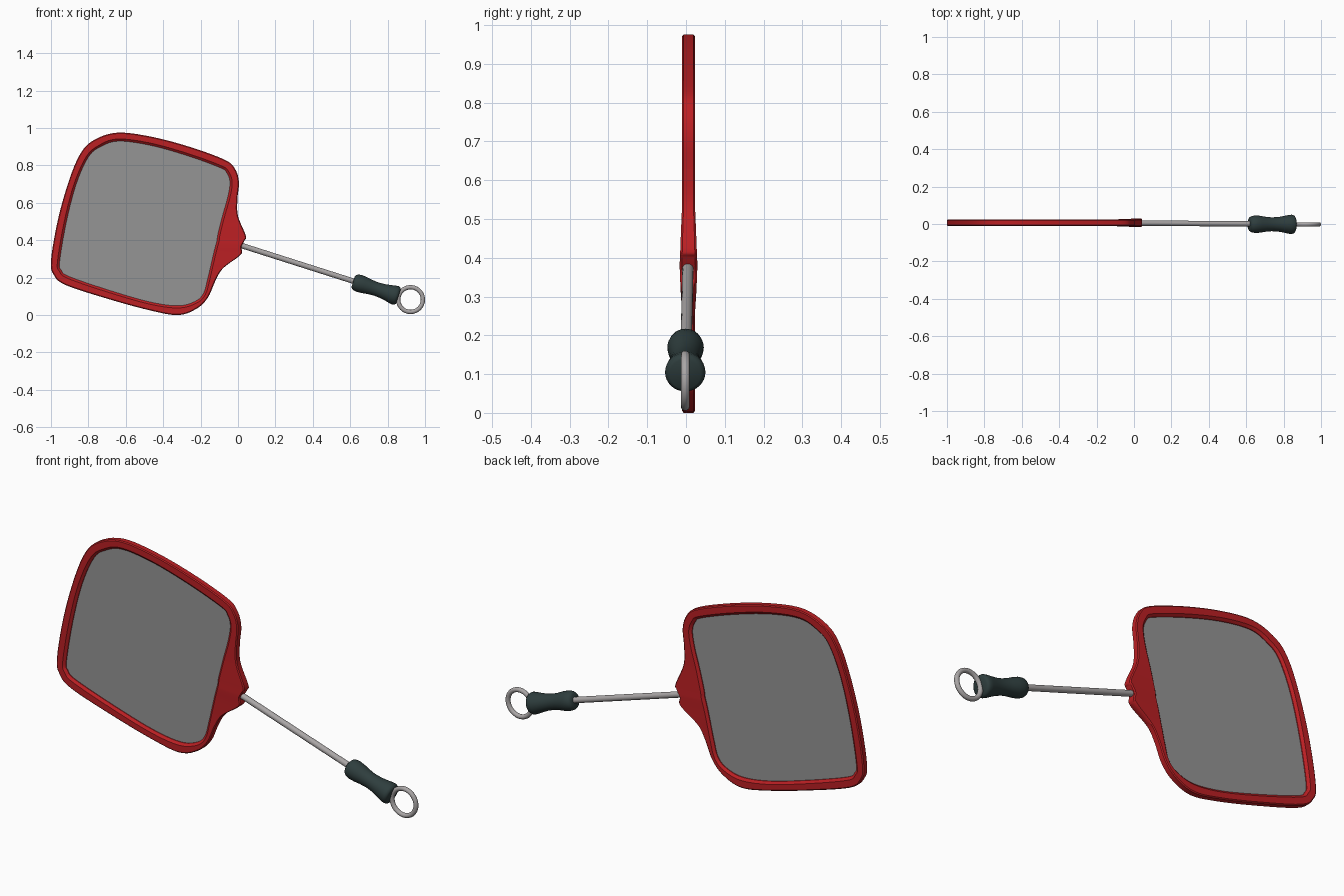
import bpy, bmesh, math
from mathutils import Vector

if "Cube" in bpy.data.objects:
    bpy.data.objects.remove(bpy.data.objects["Cube"])


def material(name, rgb):
    m = bpy.data.materials.new(name)
    m.diffuse_color = (*rgb, 1)
    m.use_nodes = True
    m.node_tree.nodes["Principled BSDF"].inputs["Base Color"].default_value = m.diffuse_color
    return m


RED = material("red plastic", (0.50, 0.014, 0.017))
MESH = material("grey mesh", (0.30, 0.30, 0.30))
STEEL = material("steel", (0.40, 0.38, 0.38))
RUBBER = material("dark rubber", (0.028, 0.048, 0.048))


def finish(name, bm, mat, angle=35):
    bmesh.ops.recalc_face_normals(bm, faces=bm.faces)
    me = bpy.data.meshes.new(name)
    bm.to_mesh(me)
    bm.free()
    me.materials.append(mat)
    ob = bpy.data.objects.new(name, me)
    bpy.context.collection.objects.link(ob)
    bpy.ops.object.select_all(action='DESELECT')
    ob.select_set(True)
    bpy.context.view_layer.objects.active = ob
    bpy.ops.object.shade_smooth_by_angle(angle=math.radians(angle))
    return ob


def loft(bm, rings, close=False):
    """Skin a list of closed rings of points."""
    vr = [[bm.verts.new(p) for p in r] for r in rings]
    pairs = list(zip(vr, vr[1:])) + ([(vr[-1], vr[0])] if close else [])
    for a, b in pairs:
        for i in range(len(a)):
            j = (i + 1) % len(a)
            bm.faces.new((a[i], a[j], b[j], b[i]))
    return vr


def smooth_loop(pts, steps=5):
    """Closed Catmull-Rom curve through the points."""
    out, n = [], len(pts)
    for i in range(n):
        a, b, c, d = (pts[(i + k) % n] for k in (-1, 0, 1, 2))
        for s in range(steps):
            t = s / steps
            out.append(0.5 * (2 * b + (c - a) * t + (2 * a - 5 * b + 4 * c - d) * t * t
                              + (3 * b - a - 3 * c + d) * t ** 3))
    return out


# Frame outline: outer x, z and matching inner x, z
RIM = [(-.65, .975, -.64, .93), (-.47, .955, -.47, .908), (-.26, .90, -.27, .852),
       (-.07, .83, -.095, .788), (-.015, .78, -.06, .76), (.005, .71, -.043, .71),
       (-.003, .62, -.055, .63), (0, .53, -.083, .53), (.042, .425, -.108, .43),
       (.036, .40, -.112, .40), (.018, .365, -.12, .37), (.022, .335, -.128, .34),
       (0, .31, -.135, .31), (-.08, .25, -.15, .245), (-.12, .185, -.163, .19),
       (-.16, .095, -.185, .115), (-.22, .035, -.23, .073), (-.32, .0, -.32, .05),
       (-.47, .025, -.47, .07), (-.69, .085, -.68, .13), (-.92, .16, -.90, .205),
       (-.985, .215, -.945, .24), (-1, .29, -.953, .29), (-.965, .5, -.917, .5),
       (-.91, .70, -.865, .70), (-.85, .85, -.80, .845), (-.78, .93, -.735, .90)]
MID = 0.0065
outer = smooth_loop([Vector((r[0], 0, r[1])) for r in RIM])
inner = smooth_loop([Vector((r[2], 0, r[3])) for r in RIM])
NECK = Vector((0.02, 0, 0.38))


def rim_ring(side, inset, half):
    """One loop of the frame, inset from the inner (0) or outer (1) edge."""
    ring = []
    for o, i in zip(outer, inner):
        across = (o - i).normalized() * inset
        p = i + across if side == 0 else o - across
        swell = 1 + 0.4 * max(0, 1 - (p - NECK).length / 0.16)
        ring.append(Vector((p.x, MID + half * swell, p.z)))
    return ring


# Frame with a sloped inner lip and softly chamfered outer edge
bm = bmesh.new()
H = 0.0165
loft(bm, [rim_ring(0, 0, -0.006), rim_ring(0, 0.012, -H), rim_ring(1, 0.005, -H),
          rim_ring(1, 0, -H + 0.004), rim_ring(1, 0, H - 0.004), rim_ring(1, 0.005, H),
          rim_ring(0, 0.012, H), rim_ring(0, 0, 0.006)], close=True)
finish("frame", bm, RED)

# Net sheet, tucked slightly into the frame
bm = bmesh.new()
sheet = [i + (o - i).normalized() * 0.004 for o, i in zip(outer, inner)]
for y in (MID - 0.002, MID + 0.002):
    bm.faces.new([bm.verts.new((p.x, y, p.z)) for p in sheet])
lo, hi = list(bm.faces)
a, b = list(lo.verts), list(hi.verts)
for i in range(len(a)):
    j = (i + 1) % len(a)
    bm.faces.new((a[i], a[j], b[j], b[i]))
bmesh.ops.triangulate(bm, faces=[f for f in bm.faces if len(f.verts) > 4])
finish("net", bm, MESH)


def turned(name, start, end, profile, mat, sides=32):
    """Round part along an axis; profile is (fraction along, radius)."""
    start, end = Vector(start), Vector(end)
    axis = (end - start).normalized()
    u = Vector((0, 1, 0)).cross(axis).normalized()
    v = axis.cross(u)
    rings = []
    for t, r in profile:
        c = start.lerp(end, t)
        rings.append([c + r * (u * math.cos(k * math.tau / sides)
                               + v * math.sin(k * math.tau / sides)) for k in range(sides)])
    bm = bmesh.new()
    vr = loft(bm, rings)
    bm.faces.new(vr[0])
    bm.faces.new(vr[-1])
    finish(name, bm, mat, 50)


# Rod from the neck into the grip
turned("rod", (-0.01, 0.005, 0.381), (0.70, 0.0, 0.155), [(0, 0.0145), (1, 0.0145)], STEEL, 20)

# Waisted rubber grip
turned("grip", (0.616, -0.001, 0.180), (0.858, -0.002, 0.100),
       [(0, 0.030), (0.02, 0.038), (0.06, 0.044), (0.14, 0.047), (0.24, 0.045),
        (0.36, 0.040), (0.50, 0.037), (0.64, 0.039), (0.76, 0.044), (0.87, 0.050),
        (0.94, 0.052), (0.98, 0.048), (1, 0.040)], RUBBER)

# Hanging ring
bm = bmesh.new()
rings = []
for i in range(48):
    s = i * math.tau / 48
    ring = []
    for k in range(14):
        q = k * math.tau / 14
        r = 0.066 + 0.0115 * math.cos(q)
        ring.append((0.9225 + r * math.cos(s), -0.002 + 0.0115 * math.sin(q),
                     0.083 + r * math.sin(s)))
    rings.append(ring)
loft(bm, rings, close=True)
finish("hanging_ring", bm, STEEL)
